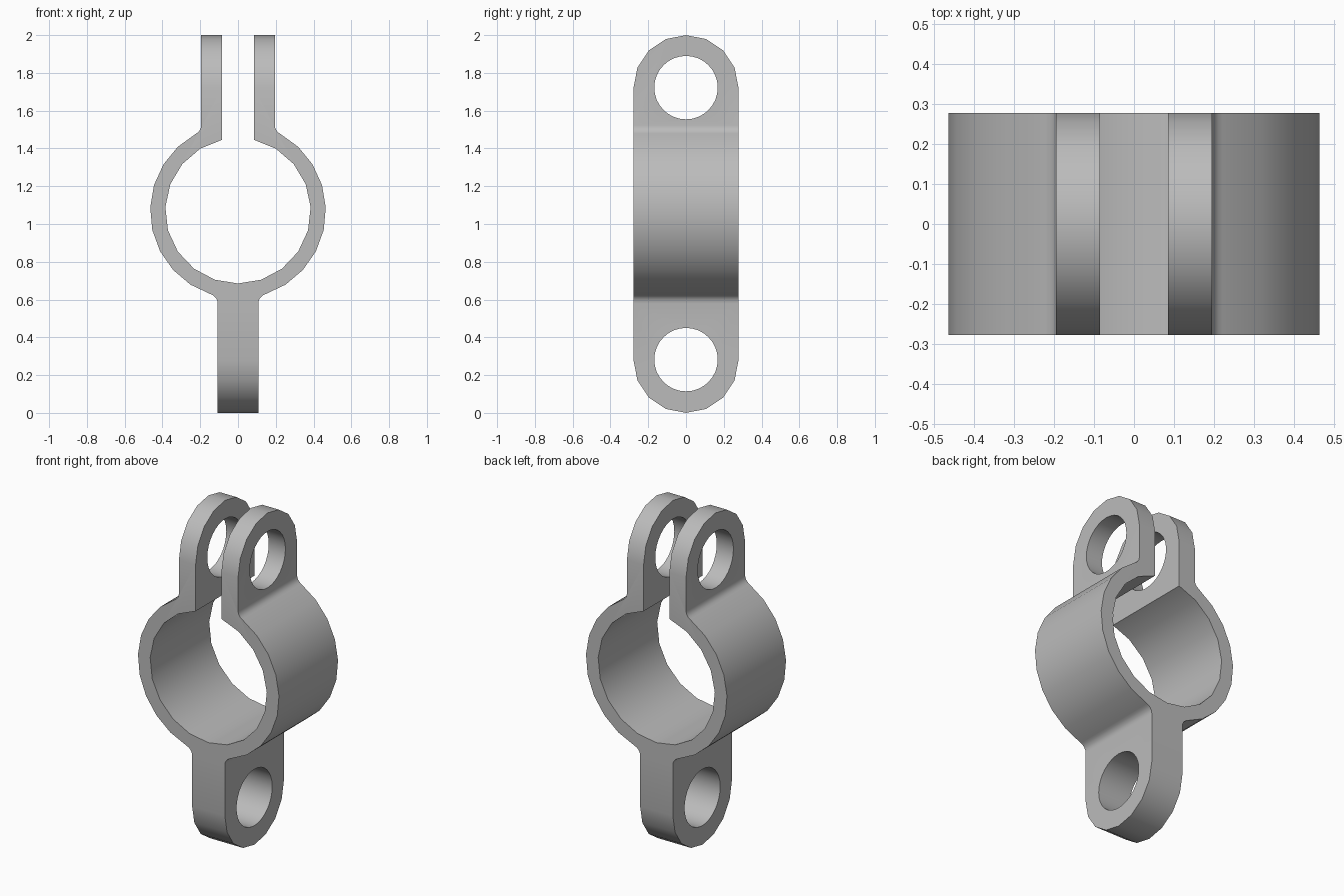
import bpy, bmesh
from math import sin, cos, acos, asin, pi, radians
from mathutils import Vector

if "Cube" in bpy.data.objects:
    bpy.data.objects.remove(bpy.data.objects["Cube"], do_unlink=True)

# Main dimensions
RING_Z, R_OUT, R_IN = 1.07, 0.465, 0.385
LUG_IN, LUG_OUT = 0.085, 0.195      # split upper lugs
TAB = 0.108                         # half thickness of the lower tab
FILLET = 0.05
HALF_W, HOLE_R = 0.278, 0.168
TOP = 2.0
EYES = (HALF_W + 0.004, TOP - HALF_W)

metal = bpy.data.materials.new("grey metal")
metal.use_nodes = True
GREY = (0.5, 0.5, 0.5, 1)
metal.diffuse_color = GREY
metal.node_tree.nodes["Principled BSDF"].inputs["Base Color"].default_value = GREY


def arc(cx, cz, r, a, b, n):
    """Points on an arc from angle a to b."""
    return [(cx + r * cos(a + (b - a) * i / n), cz + r * sin(a + (b - a) * i / n))
            for i in range(n + 1)]


def prism(name, points, axis, half):
    """Extrude a closed outline symmetrically along x or y."""
    place = (lambda u, v: (-half, u, v)) if axis == "x" else (lambda u, v: (u, -half, v))
    bm = bmesh.new()
    face = bm.faces.new([bm.verts.new(place(u, v)) for u, v in points])
    new = bmesh.ops.extrude_face_region(bm, geom=[face])["geom"]
    shift = Vector((2 * half, 0, 0) if axis == "x" else (0, 2 * half, 0))
    bmesh.ops.translate(bm, vec=shift,
                        verts=[g for g in new if isinstance(g, bmesh.types.BMVert)])
    bmesh.ops.recalc_face_normals(bm, faces=bm.faces)
    mesh = bpy.data.meshes.new(name)
    bm.to_mesh(mesh)
    bm.free()
    mesh.materials.append(metal)
    obj = bpy.data.objects.new(name, mesh)
    bpy.context.collection.objects.link(obj)
    return obj


def cut(target, cutter, operation):
    """Apply a boolean and discard the cutter."""
    cutter.hide_render = True
    mod = target.modifiers.new("cut", "BOOLEAN")
    mod.operation, mod.solver, mod.object = operation, "EXACT", cutter
    bpy.context.view_layer.objects.active = target
    bpy.ops.object.modifier_apply(modifier=mod.name)
    bpy.data.objects.remove(cutter, do_unlink=True)


# Right half of the clamp outline: inner bore, lug, outer ring, lower tab
bore_end = acos(LUG_IN / R_IN)
lug_ang = acos((LUG_OUT + FILLET) / (R_OUT + FILLET))
tab_ang = acos((TAB + FILLET) / (R_OUT + FILLET))
lug_z = RING_Z + (R_OUT + FILLET) * sin(lug_ang)
tab_z = RING_Z - (R_OUT + FILLET) * sin(tab_ang)

half = arc(0, RING_Z, R_IN, -pi / 2, bore_end, 9)
half += [(LUG_IN, TOP + 0.1), (LUG_OUT, TOP + 0.1)]
half += arc(LUG_OUT + FILLET, lug_z, FILLET, pi, pi + lug_ang, 4)
half += arc(0, RING_Z, R_OUT, lug_ang, -tab_ang, 9)[1:-1]
half += arc(TAB + FILLET, tab_z, FILLET, pi - tab_ang, pi, 4)
half += [(TAB, -0.1)]
outline = half + [(-x, z) for x, z in reversed(half[1:])]
clamp = prism("split_ring_clamp", outline, "y", 0.4)

# Trim to the rounded side silhouette
stadium = arc(0, TOP - HALF_W, HALF_W, 0, pi, 8) + arc(0, HALF_W, HALF_W, pi, 2 * pi, 8)
cut(clamp, prism("side_trim", stadium, "x", 1), "INTERSECT")

# Bolt holes through the lugs and the tab
for z in EYES:
    circle = arc(0, z, HOLE_R, 0, 2 * pi, 32)[:-1]
    cut(clamp, prism("bolt_hole", circle, "x", 1), "DIFFERENCE")

bpy.ops.object.select_all(action="DESELECT")
clamp.select_set(True)
bpy.context.view_layer.objects.active = clamp
bpy.ops.object.shade_smooth_by_angle(angle=radians(30))
